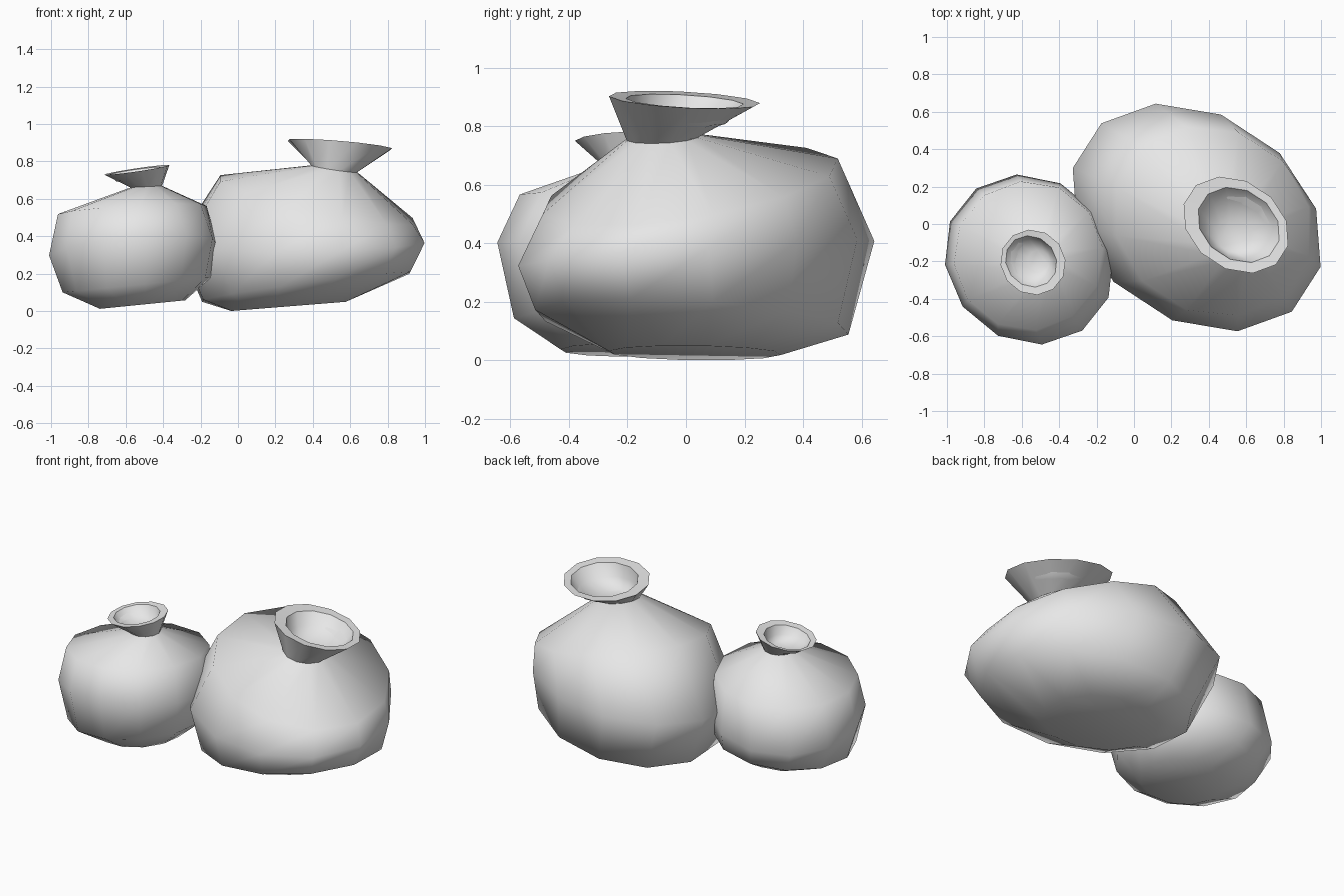
import bpy
import bmesh
from math import cos, sin, pi, radians

SIDES = 12
CRISP_LOOPS = (4, 5, 6)  # neck, rim and inner rim

default_cube = bpy.data.objects.get("Cube")
if default_cube:
    bpy.data.objects.remove(default_cube, do_unlink=True)

# One plain clay colour
clay = bpy.data.materials.new("pale_grey_clay")
clay.use_nodes = True
clay.diffuse_color = (0.8, 0.8, 0.8, 1)
clay.node_tree.nodes["Principled BSDF"].inputs["Base Color"].default_value = clay.diffuse_color


def add_ring(bm, centre, radii, slope, turn, phase):
    """Add a tilted oval loop; slope gives the rise per unit of x and y."""
    cx, cy, cz = centre
    long_radius, short_radius = radii
    ring = []
    for i in range(SIDES):
        angle = 2 * pi * i / SIDES + phase - turn
        u, v = long_radius * cos(angle), short_radius * sin(angle)
        dx = u * cos(turn) - v * sin(turn)
        dy = u * sin(turn) + v * cos(turn)
        dz = slope[0] * dx + slope[1] * dy
        ring.append(bm.verts.new((cx + dx, cy + dy, cz + dz)))
    return ring


def make_pot(name, rings, turn, phase):
    """Join the loops from the base up over the rim and down into the bowl."""
    bm = bmesh.new()
    loops = [add_ring(bm, *ring, radians(turn), radians(phase)) for ring in rings]
    for low, high in zip(loops, loops[1:]):
        for i in range(SIDES):
            j = (i + 1) % SIDES
            bm.faces.new((low[i], low[j], high[j], high[i]))
    bm.faces.new(loops[0][::-1])
    bm.faces.new(loops[-1])

    # Soft body with crisp edges around the mouth
    for face in bm.faces:
        face.smooth = True
    for index in CRISP_LOOPS:
        loop = loops[index]
        for a, b in zip(loop, loop[1:] + loop[:1]):
            bm.edges.get((a, b)).smooth = False

    mesh = bpy.data.meshes.new(name)
    bm.to_mesh(mesh)
    bm.free()
    mesh.materials.append(clay)
    bpy.context.collection.objects.link(bpy.data.objects.new(name, mesh))


# Each loop: centre, long and short radius, slope in x and y
large_rings = [
    ((0.27, 0.03, 0.025), (0.33, 0.28), (0.08, 0)),         # base
    ((0.365, 0.02, 0.13), (0.6, 0.51), (0.13, -0.04)),      # lower belly
    ((0.335, 0.035, 0.365), (0.725, 0.55), (0.03, 0.08)),   # belly
    ((0.42, 0.015, 0.595), (0.55, 0.49), (-0.21, 0.13)),    # shoulder
    ((0.515, -0.08, 0.76), (0.125, 0.125), (-0.15, 0.05)),  # neck
    ((0.545, -0.005, 0.89), (0.305, 0.235), (-0.1, -0.08)), # rim
    ((0.56, -0.005, 0.885), (0.235, 0.185), (-0.1, -0.08)), # inner rim
    ((0.55, -0.02, 0.82), (0.18, 0.16), (-0.1, -0.05)),     # bowl wall
    ((0.53, -0.06, 0.775), (0.09, 0.09), (-0.1, 0)),        # bowl floor
]

small_rings = [
    ((-0.51, -0.2, 0.035), (0.23, 0.23), (0.1, 0)),         # base
    ((-0.54, -0.19, 0.14), (0.4, 0.4), (0.1, 0)),           # lower belly
    ((-0.56, -0.19, 0.325), (0.475, 0.435), (0.07, -0.16)), # belly
    ((-0.565, -0.17, 0.54), (0.4, 0.4), (0.06, -0.06)),     # shoulder
    ((-0.49, -0.2, 0.665), (0.085, 0.085), (0.05, 0)),      # neck
    ((-0.54, -0.205, 0.755), (0.18, 0.17), (0.15, 0.05)),   # rim
    ((-0.55, -0.2, 0.75), (0.145, 0.13), (0.15, 0.05)),     # inner rim
    ((-0.54, -0.2, 0.705), (0.115, 0.11), (0.1, 0)),        # bowl wall
    ((-0.51, -0.2, 0.68), (0.06, 0.06), (0.05, 0)),         # bowl floor
]

make_pot("large_pot", large_rings, -34, 12)
make_pot("small_pot", small_rings, -45, 6)
